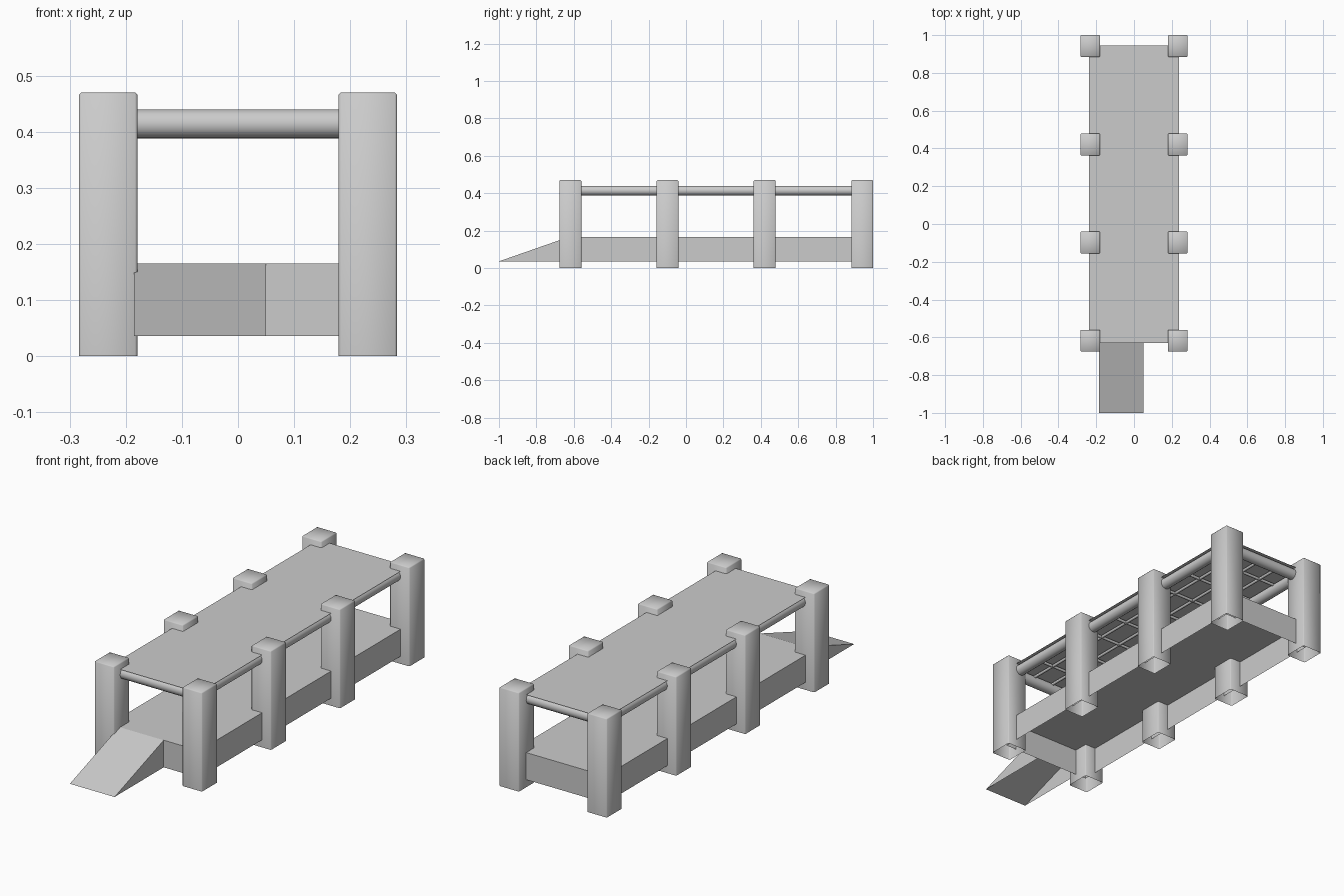
import bpy, bmesh, math
from mathutils import Vector

cube = bpy.data.objects.get("Cube")
if cube:
    bpy.data.objects.remove(cube, do_unlink=True)

# Single plain material
grey = bpy.data.materials.new("light_grey")
grey.use_nodes = True
colour = (0.6, 0.6, 0.6, 1)
grey.diffuse_color = colour
grey.node_tree.nodes["Principled BSDF"].inputs["Base Color"].default_value = colour


def finish(name, bm, angle=None):
    bmesh.ops.recalc_face_normals(bm, faces=bm.faces)
    mesh = bpy.data.meshes.new(name)
    bm.to_mesh(mesh)
    bm.free()
    mesh.materials.append(grey)
    ob = bpy.data.objects.new(name, mesh)
    bpy.context.collection.objects.link(ob)
    if angle:
        bpy.ops.object.select_all(action='DESELECT')
        ob.select_set(True)
        bpy.context.view_layer.objects.active = ob
        bpy.ops.object.shade_smooth_by_angle(angle=math.radians(angle))
    return ob


def open_box(name, low, high, bevel=0):
    """Box without its underside."""
    bm = bmesh.new()
    bmesh.ops.create_cube(bm, size=1)
    low, high = Vector(low), Vector(high)
    for v in bm.verts:
        v.co = (low + high) / 2 + v.co * (high - low)
    bm.normal_update()
    bmesh.ops.delete(bm, geom=[f for f in bm.faces if f.normal.z < -0.9], context='FACES')
    if bevel:
        edges = [e for e in bm.edges if not e.is_boundary]
        bmesh.ops.bevel(bm, geom=edges, offset=bevel, segments=1, affect='EDGES')
    return finish(name, bm, 50 if bevel else None)


def rod(name, start, end, radius, sides):
    """Straight round bar between two points."""
    start, end = Vector(start), Vector(end)
    axis = end - start
    bm = bmesh.new()
    bmesh.ops.create_cone(bm, cap_ends=True, segments=sides, radius1=radius,
                          radius2=radius, depth=axis.length)
    turn = axis.to_track_quat('Z', 'Y').to_matrix()
    for v in bm.verts:
        v.co = turn @ v.co + (start + end) / 2
    return finish(name, bm, 50)


front, back, half = -0.63, 0.945, 0.237
post_rows = [-0.618, -0.099, 0.42, 0.942]
rail_r, rail_z = 0.026, 0.414
rail_x = half - rail_r

# Eight corner and side posts
for side, label in ((1, "left"), (-1, "right")):
    for i, y in enumerate(post_rows):
        x = side * 0.2315
        open_box(f"post_{label}_{i + 1}", (x - 0.052, y - 0.058, 0),
                 (x + 0.052, y + 0.058, 0.47), 0.004)
    rod(f"side_rail_{label}", (side * rail_x, front + rail_r, rail_z),
        (side * rail_x, back - rail_r, rail_z), rail_r, 16)

# End rails
for label, y in (("front", front + rail_r), ("back", back - rail_r)):
    rod(f"end_rail_{label}", (-rail_x, y, rail_z), (rail_x, y, rail_z), rail_r, 16)

# Raised deck
open_box("deck", (-half, front, 0.036), (half, back, 0.165))

# Entry ramp, open underneath
bm = bmesh.new()
sides = []
for x in (-0.185, 0.05):
    sides.append([bm.verts.new((x, y, z)) for y, z in
                  ((-1, 0.036), (front, 0.036), (front, 0.165))])
a, b = sides
bm.faces.new(a)
bm.faces.new(b)
bm.faces.new((a[0], b[0], b[2], a[2]))
finish("ramp", bm)

# Flat canopy sheet
bm = bmesh.new()
bm.faces.new([bm.verts.new((x, y, 0.44)) for x, y in
              ((-half, front), (half, front), (half, back), (-half, back))])
finish("canopy", bm)

# Thin lattice carrying the canopy
for i in range(3):
    x = (i - 1) * 0.106
    rod(f"lattice_long_{i + 1}", (x, front + rail_r, 0.428), (x, back - rail_r, 0.428), 0.007, 8)
count = 8
for i in range(count):
    y = front + (back - front) * (i + 1) / (count + 1)
    rod(f"lattice_cross_{i + 1}", (-rail_x, y, 0.428), (rail_x, y, 0.428), 0.007, 8)
